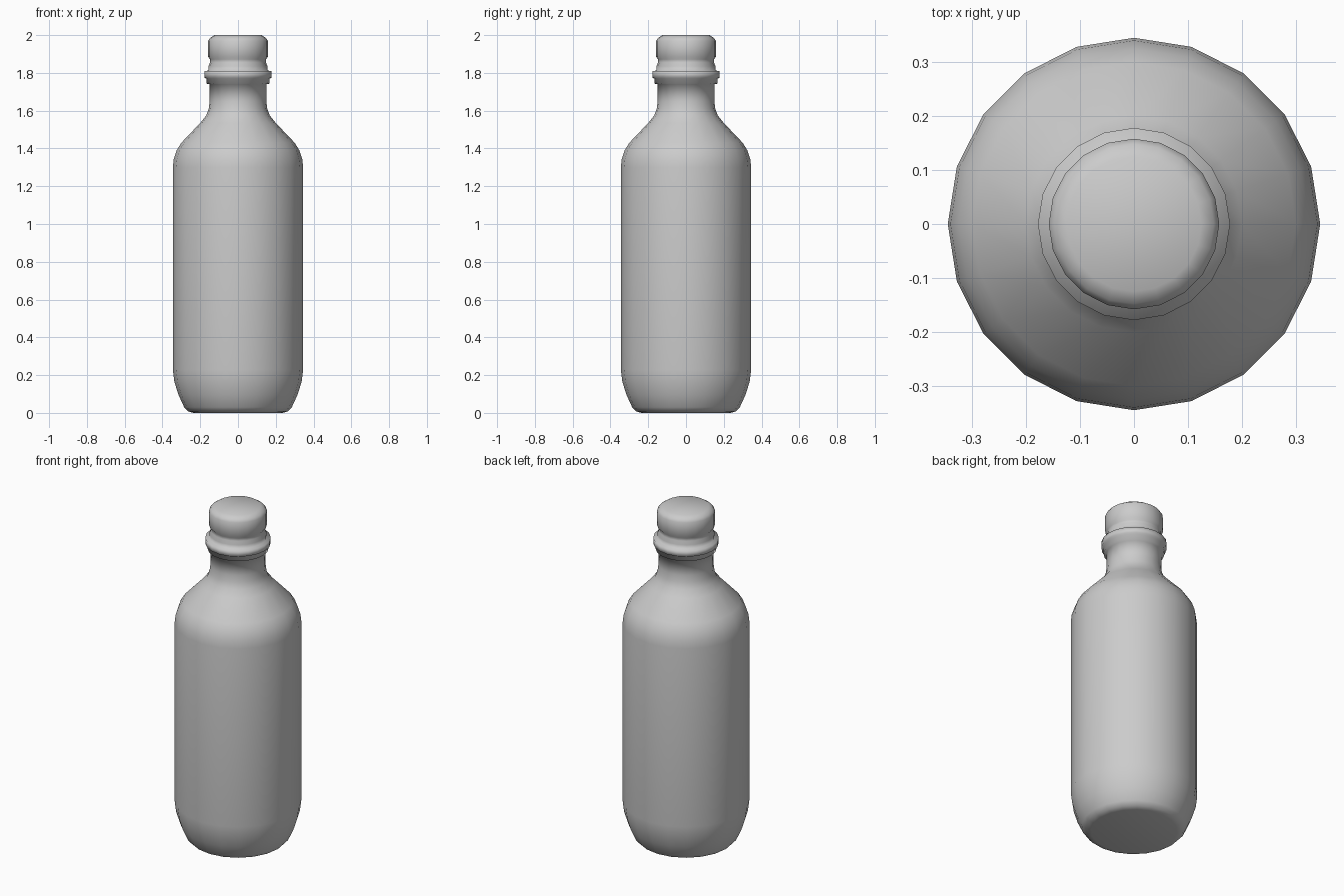
import bpy, bmesh, math

if "Cube" in bpy.data.objects:
    bpy.data.objects.remove(bpy.data.objects["Cube"], do_unlink=True)

SIDES = 20

# Single plain grey for the whole bottle
grey = bpy.data.materials.new("plain grey")
grey.use_nodes = True
colour = (0.6, 0.6, 0.6, 1)
grey.diffuse_color = colour
grey.node_tree.nodes["Principled BSDF"].inputs["Base Color"].default_value = colour


def lathe(name, profile):
    """Turn a (radius, height) profile round z, closing both ends."""
    bm = bmesh.new()
    rings = []
    for r, z in profile:
        rings.append([bm.verts.new((r * math.cos(math.tau * i / SIDES),
                                    r * math.sin(math.tau * i / SIDES), z))
                      for i in range(SIDES)])
    for low, high in zip(rings, rings[1:]):
        for i in range(SIDES):
            j = (i + 1) % SIDES
            bm.faces.new((low[i], low[j], high[j], high[i]))
    bm.faces.new(rings[0][::-1])
    bm.faces.new(rings[-1])
    for face in bm.faces:
        face.smooth = True
    mesh = bpy.data.meshes.new(name)
    bm.to_mesh(mesh)
    bm.free()
    mesh.materials.append(grey)
    obj = bpy.data.objects.new(name, mesh)
    bpy.context.collection.objects.link(obj)
    return obj


# Body, shoulder, neck, collar and stopper in one continuous skin
lathe("bottle", [
    (0.235, 0.0), (0.265, 0.008), (0.285, 0.03), (0.315, 0.095),
    (0.337, 0.165), (0.345, 0.23),                              # base curve
    (0.345, 1.30), (0.34, 1.345), (0.325, 1.39), (0.30, 1.43),  # shoulder
    (0.20, 1.535), (0.168, 1.575), (0.155, 1.61), (0.15, 1.65),
    (0.15, 1.74), (0.166, 1.743), (0.168, 1.77),                # collar
    (0.178, 1.775), (0.178, 1.81), (0.156, 1.812),
    (0.156, 1.835), (0.148, 1.855), (0.148, 1.872),             # groove
    (0.158, 1.885), (0.158, 1.97), (0.148, 1.985), (0.125, 2.0),  # stopper
])
